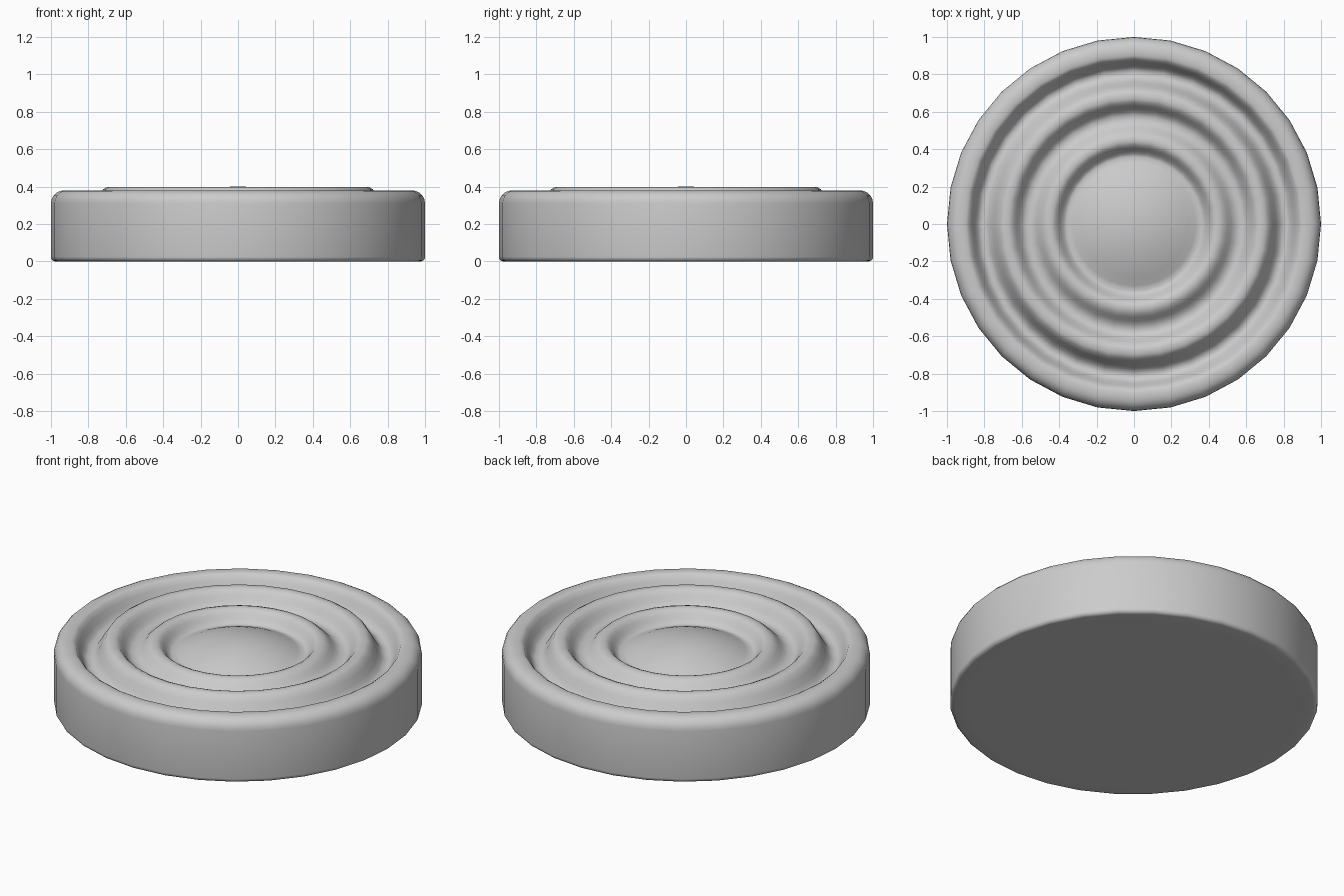
import bpy, bmesh, math

cube = bpy.data.objects.get("Cube")
if cube:
    bpy.data.objects.remove(cube, do_unlink=True)

SIDES = 32


def material(name, colour):
    mat = bpy.data.materials.new(name)
    mat.use_nodes = True
    mat.diffuse_color = colour
    mat.node_tree.nodes["Principled BSDF"].inputs["Base Color"].default_value = colour
    return mat


def eased(points, steps=5):
    """Join crests and hollows with smooth S-shaped slopes."""
    out = [points[0]]
    for (r0, z0), (r1, z1) in zip(points, points[1:]):
        n = steps if z0 != z1 else 1
        for i in range(1, n + 1):
            t = i / n
            out.append((r0 + (r1 - r0) * t, z0 + (z1 - z0) * (1 - math.cos(math.pi * t)) / 2))
    return out


def corner(cr, cz, rr, rz, start):
    """Quarter-ellipse rounding, running clockwise from the start angle."""
    angles = [math.radians(start - 90 * i / 5) for i in range(6)]
    return [(cr + rr * math.cos(a), cz + rz * math.sin(a)) for a in angles]


def lathe(name, profile, mat):
    """Revolve a profile that starts and ends on the axis."""
    bm = bmesh.new()
    verts = [bm.verts.new((r, 0, z)) for r, z in profile]
    edges = [bm.edges.new(pair) for pair in zip(verts, verts[1:])]
    bmesh.ops.spin(bm, geom=verts + edges, cent=(0, 0, 0), axis=(0, 0, 1),
                   angle=math.tau, steps=SIDES)
    bmesh.ops.remove_doubles(bm, verts=bm.verts, dist=0.0005)
    bmesh.ops.recalc_face_normals(bm, faces=bm.faces)
    for face in bm.faces:
        face.smooth = True
    mesh = bpy.data.meshes.new(name)
    bm.to_mesh(mesh)
    bm.free()
    mesh.materials.append(mat)
    obj = bpy.data.objects.new(name, mesh)
    bpy.context.collection.objects.link(obj)
    return obj


# Shallow dome in the middle
dome = [(r, 0.401 - 0.72 * r * r) for r in (0, 0.06, 0.12, 0.18, 0.24, 0.29, 0.33)]

# Inner ripple, outer ripple, deep channel and rim
ripples = eased([(0.36, 0.312), (0.44, 0.383), (0.46, 0.383), (0.56, 0.315), (0.58, 0.315),
                 (0.67, 0.398), (0.70, 0.398), (0.80, 0.28), (0.82, 0.28),
                 (0.90, 0.38), (0.92, 0.38)])

# Rounded outer wall and flat underside
wall = corner(0.93, 0.31, 0.07, 0.07, 90) + corner(0.975, 0.025, 0.025, 0.025, 0)
base = [(0.9, 0), (0, 0)]

lathe("rippled_disc", dome + ripples + wall + base, material("plain grey", (0.6, 0.6, 0.6, 1)))
